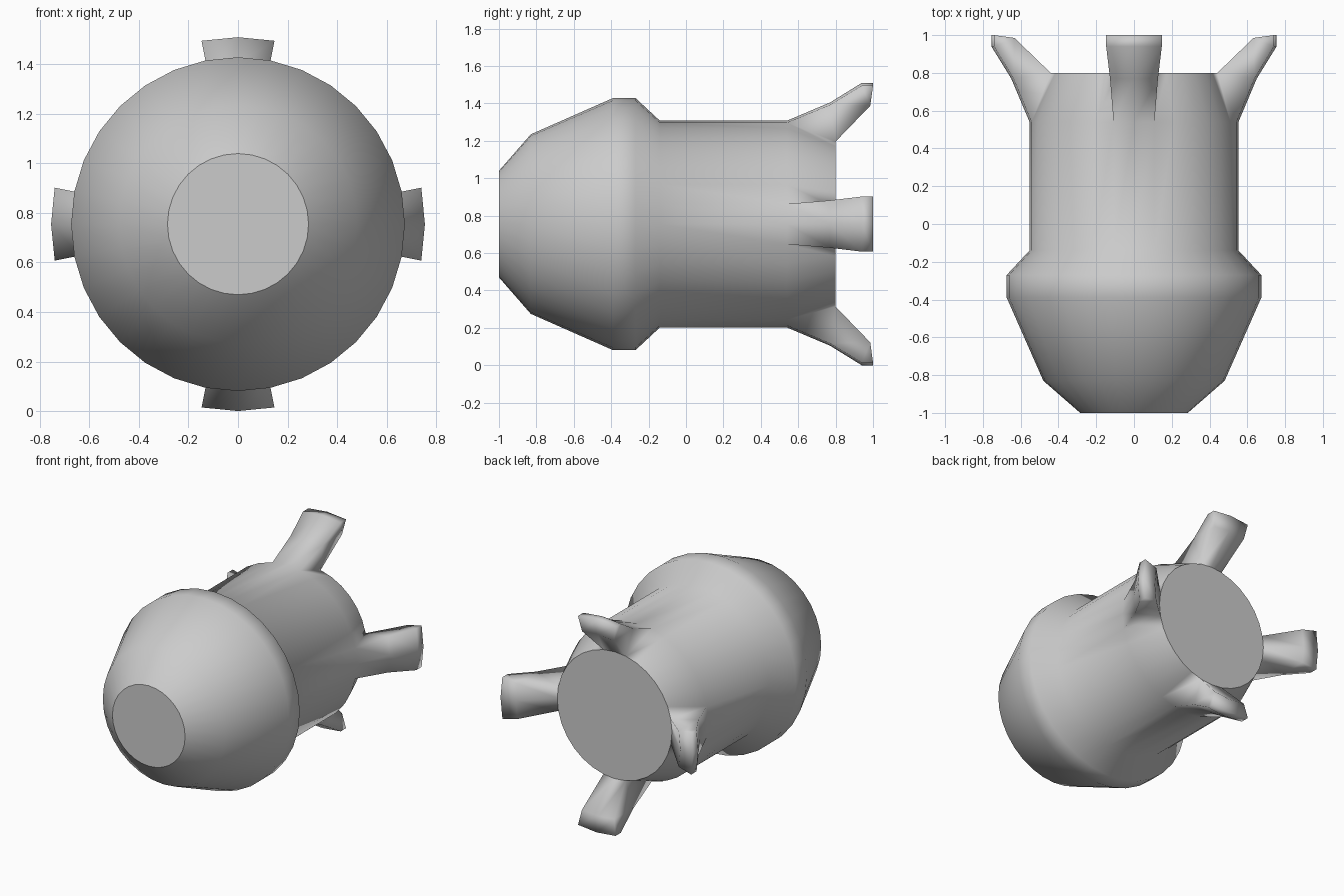
import bpy, bmesh
from math import sin, cos, pi

if "Cube" in bpy.data.objects:
    bpy.data.objects.remove(bpy.data.objects["Cube"])

SIDES = 32
AXIS_Z = 0.755
# Body profile along the y axis: (y, radius)
PROFILE = [(-1.0, 0.285), (-0.83, 0.48), (-0.39, 0.674), (-0.27, 0.674),
           (-0.14, 0.553), (0.54, 0.553), (0.80, 0.45)]
# Fin stations beyond the tail taper: outer edge and inner tip (y, radius)
FIN = [(0.77, 0.65), (0.94, 0.755), (1.0, 0.755), (0.985, 0.645)]

bm = bmesh.new()


def point(y, r, i):
    a = 2 * pi * i / SIDES
    return bm.verts.new((r * sin(a), y, AXIS_Z + r * cos(a)))


def skin(a, b, closed=False):
    n = len(a)
    for i in range(n if closed else n - 1):
        j = (i + 1) % n
        bm.faces.new((a[i], a[j], b[j], b[i])).smooth = True


# Turned body, the last band is left open for the tail
rings = [[point(y, r, i) for i in range(SIDES)] for y, r in PROFILE]
for a, b in zip(rings[:-2], rings[1:-1]):
    skin(a, b, closed=True)

# Flat nose and tail discs
bm.faces.new(rings[0])
bm.faces.new(rings[-1])

# Tapered tail with four fins growing out of it
step = SIDES // 4
for k in range(0, SIDES, step):
    gap = [i % SIDES for i in range(k + 1, k + step)]
    skin([rings[-2][i] for i in gap], [rings[-1][i] for i in gap])

    span = [i % SIDES for i in range(k - 1, k + 2)]
    root = [rings[-2][i] for i in span]
    heel = [rings[-1][i] for i in span]
    mid, outer, tip, inner = [[point(y, r, i) for i in span] for y, r in FIN]
    strip = [root, mid, outer, tip, inner, heel]
    for a, b in zip(strip, strip[1:]):
        skin(a, b)
    for s in (0, -1):
        for side in ((root, mid, heel), (mid, outer, inner, heel), (outer, tip, inner)):
            bm.faces.new([row[s] for row in side]).smooth = True

bmesh.ops.recalc_face_normals(bm, faces=bm.faces)
mesh = bpy.data.meshes.new("finned_body")
bm.to_mesh(mesh)
bm.free()
body = bpy.data.objects.new("finned_body", mesh)
bpy.context.collection.objects.link(body)
